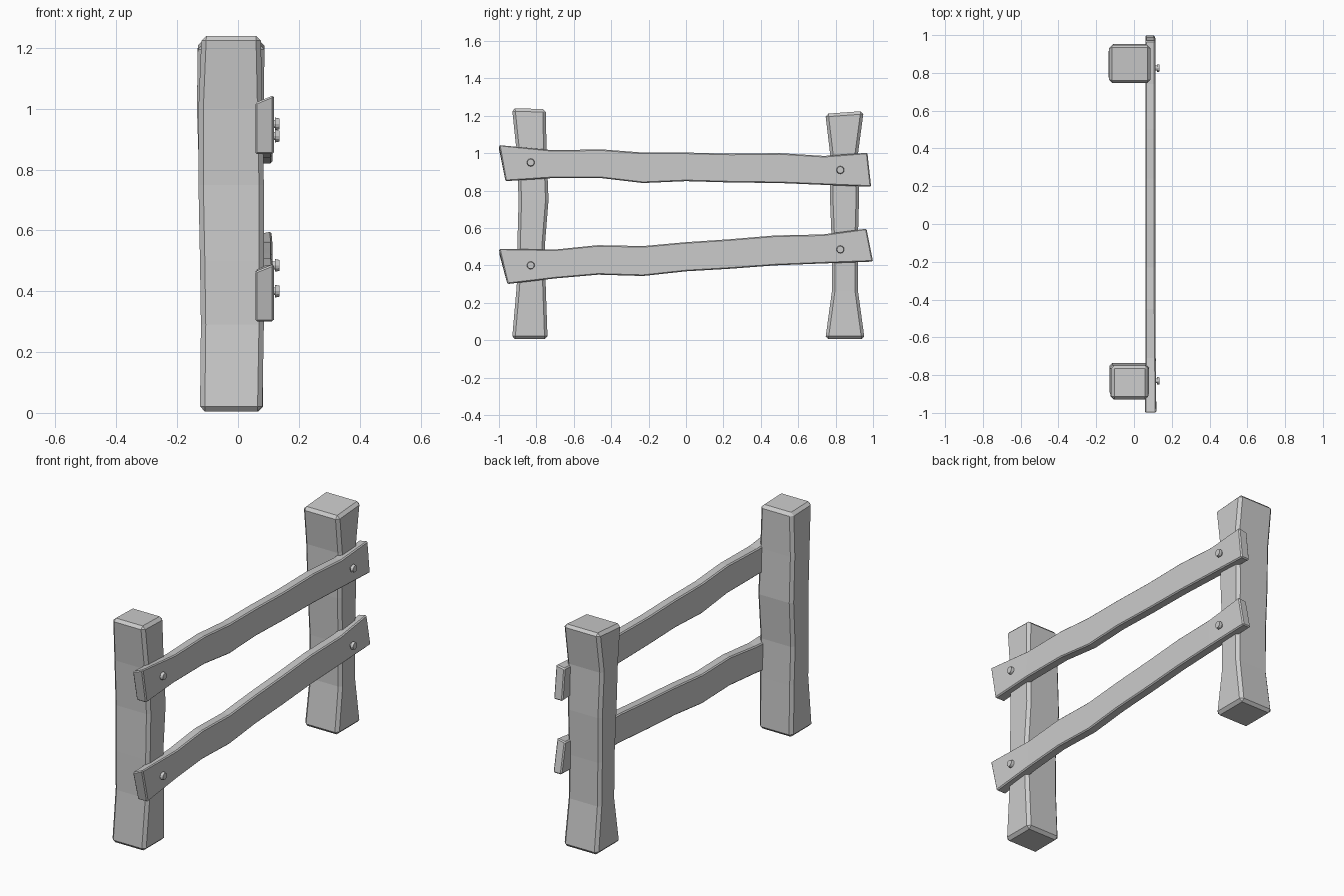
import bpy, bmesh
from math import pi
from mathutils import Matrix


def loft(name, rings, bevel):
    """Skin four-cornered rings into a closed, chamfered timber."""
    bm = bmesh.new()
    vs = [[bm.verts.new(p) for p in r] for r in rings]
    for a, b in zip(vs, vs[1:]):
        for i in range(4):
            j = (i + 1) % 4
            bm.faces.new((a[i], a[j], b[j], b[i]))
    bm.faces.new(vs[0])
    bm.faces.new(vs[-1])
    bmesh.ops.recalc_face_normals(bm, faces=bm.faces)
    me = bpy.data.meshes.new(name)
    bm.to_mesh(me)
    bm.free()
    ob = bpy.data.objects.new(name, me)
    bpy.context.collection.objects.link(ob)
    m = ob.modifiers.new("chamfer", 'BEVEL')
    m.width = bevel
    m.segments = 1
    m.limit_method = 'ANGLE'
    m.angle_limit = 0.7
    return ob


def post(name, rows):
    # row: z on the -y side, z on the +y side, y range, x range
    loft(name, [[(x0, y0, za), (x1, y0, za), (x1, y1, zb), (x0, y1, zb)]
                for za, zb, y0, y1, x0, x1 in rows], 0.016)


def rail(name, rows):
    # row: y and z of bottom edge, y and z of top edge, x range, inner top drop
    loft(name, [[(x0, yb, zb), (x1, yb, zb), (x1, yt, zt), (x0, yt, zt - d)]
                for yb, zb, yt, zt, x0, x1, d in rows], 0.006)


# Posts
post("front_post", [
    (0.005, 0.005, -0.93, -0.74, -0.125, 0.08),
    (0.29, 0.29, -0.905, -0.75, -0.122, 0.085),
    (0.50, 0.50, -0.902, -0.755, -0.125, 0.085),
    (0.75, 0.75, -0.895, -0.735, -0.13, 0.085),
    (1.00, 1.00, -0.905, -0.745, -0.13, 0.08),
    (1.24, 1.235, -0.93, -0.75, -0.12, 0.075)])
post("back_post", [
    (0.005, 0.005, 0.745, 0.955, -0.125, 0.083),
    (0.26, 0.26, 0.78, 0.92, -0.12, 0.08),
    (0.50, 0.50, 0.78, 0.918, -0.122, 0.08),
    (0.75, 0.75, 0.77, 0.925, -0.127, 0.082),
    (1.00, 1.00, 0.77, 0.92, -0.135, 0.085),
    (1.21, 1.225, 0.745, 0.95, -0.132, 0.087)])

# Rails
rail("upper_rail", [
    (-0.965, 0.85, -1.0, 1.045, 0.057, 0.118, 0.025),
    (-0.72, 0.866, -0.71, 1.016, 0.06, 0.115, 0.005),
    (-0.45, 0.866, -0.45, 1.02, 0.06, 0.113, 0),
    (-0.23, 0.84, -0.23, 1.003, 0.06, 0.113, 0),
    (0.0, 0.85, 0.0, 1.003, 0.06, 0.113, 0),
    (0.24, 0.843, 0.24, 0.997, 0.06, 0.113, 0),
    (0.50, 0.84, 0.50, 1.0, 0.06, 0.113, 0),
    (0.74, 0.83, 0.74, 0.985, 0.06, 0.113, 0),
    (0.99, 0.82, 0.97, 1.003, 0.06, 0.113, 0.01)])
rail("lower_rail", [
    (-0.955, 0.30, -1.0, 0.49, 0.057, 0.118, 0.025),
    (-0.70, 0.33, -0.70, 0.485, 0.06, 0.115, 0.005),
    (-0.47, 0.35, -0.47, 0.508, 0.06, 0.113, 0),
    (-0.23, 0.343, -0.23, 0.503, 0.06, 0.113, 0),
    (0.0, 0.368, 0.0, 0.524, 0.06, 0.113, 0),
    (0.24, 0.382, 0.24, 0.54, 0.06, 0.113, 0),
    (0.48, 0.40, 0.48, 0.56, 0.06, 0.113, 0),
    (0.73, 0.41, 0.73, 0.565, 0.06, 0.113, 0),
    (1.0, 0.42, 0.965, 0.597, 0.06, 0.11, 0.01)])

# Nails: thin shank with a slightly tapered head
spots = [(-0.83, 0.95), (0.825, 0.91), (-0.83, 0.40), (0.825, 0.485)]
for n, (y, z) in enumerate(spots):
    bm = bmesh.new()
    for x, depth, r1, r2 in [(0.10, 0.05, 0.013, 0.013), (0.1285, 0.015, 0.021, 0.018)]:
        bmesh.ops.create_cone(
            bm, cap_ends=True, segments=12, radius1=r1, radius2=r2, depth=depth,
            matrix=Matrix.Translation((x, y, z)) @ Matrix.Rotation(pi / 2, 4, 'Y'))
    me = bpy.data.meshes.new(f"nail_{n + 1}")
    bm.to_mesh(me)
    bm.free()
    bpy.context.collection.objects.link(bpy.data.objects.new(me.name, me))
